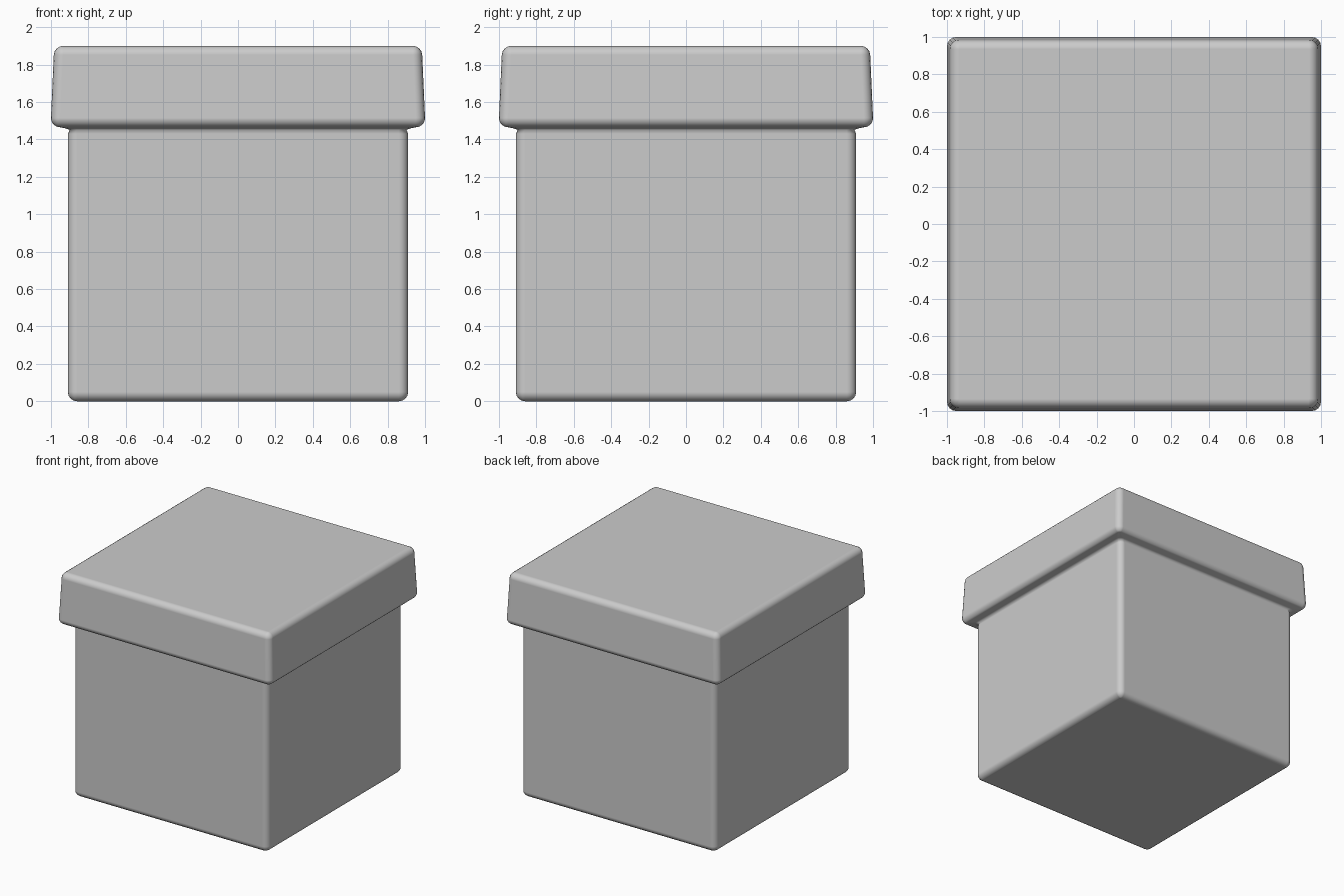
import bpy, bmesh, math

if "Cube" in bpy.data.objects:
    bpy.data.objects.remove(bpy.data.objects["Cube"])

SEG = 4  # segments per rounded corner


def ring(bm, half, z, centre):
    """Rounded square ring; corner radius is half - centre."""
    r = half - centre
    verts = []
    for q in range(4):
        a0 = q * math.pi / 2
        cx = centre * (1 if q in (0, 3) else -1)
        cy = centre * (1 if q in (0, 1) else -1)
        for i in range(SEG + 1):
            a = a0 + i * math.pi / 2 / SEG
            verts.append(bm.verts.new((cx + r * math.cos(a), cy + r * math.sin(a), z)))
    return verts


def arc(centre, r, zc, start, end):
    """Profile steps (half width, z, corner centre) along a rounded edge."""
    steps = []
    for i in range(SEG + 1):
        a = math.radians(start + (end - start) * i / SEG)
        steps.append((centre + r * math.cos(a), zc + r * math.sin(a), centre))
    return steps


def loft(name, profile):
    bm = bmesh.new()
    rings = [ring(bm, *p) for p in profile]
    n = len(rings[0])
    for a, b in zip(rings, rings[1:]):
        for i in range(n):
            j = (i + 1) % n
            bm.faces.new((a[i], a[j], b[j], b[i]))
    bm.faces.new(rings[0][::-1])
    bm.faces.new(rings[-1])
    bmesh.ops.remove_doubles(bm, verts=bm.verts[:], dist=0.0005)
    bmesh.ops.recalc_face_normals(bm, faces=bm.faces[:])
    for f in bm.faces:
        f.smooth = True
    mesh = bpy.data.meshes.new(name)
    bm.to_mesh(mesh)
    bm.free()
    obj = bpy.data.objects.new(name, mesh)
    bpy.context.collection.objects.link(obj)
    # Flat panels keep their normals, rounded edges blend
    mod = obj.modifiers.new("panel_normals", 'WEIGHTED_NORMAL')
    mod.weight = 100
    return obj


# Body rises into the flared, slightly tapered lid as one continuous shell
profile = arc(0.86, 0.05, 0.05, -90, 0)                  # rounded base edge
profile += [(0.91, 1.43, 0.86), (0.90, 1.452, 0.86)]     # neck under the lid
profile += [(0.925, 1.46, 0.88)]                         # sloping lid underside
profile += arc(0.95, 0.05, 1.515, -68, 0)                # lower lid rim
profile += arc(0.935, 0.05, 1.85, 3, 90)                 # rounded lid top edge
loft("lidded_box", profile)
